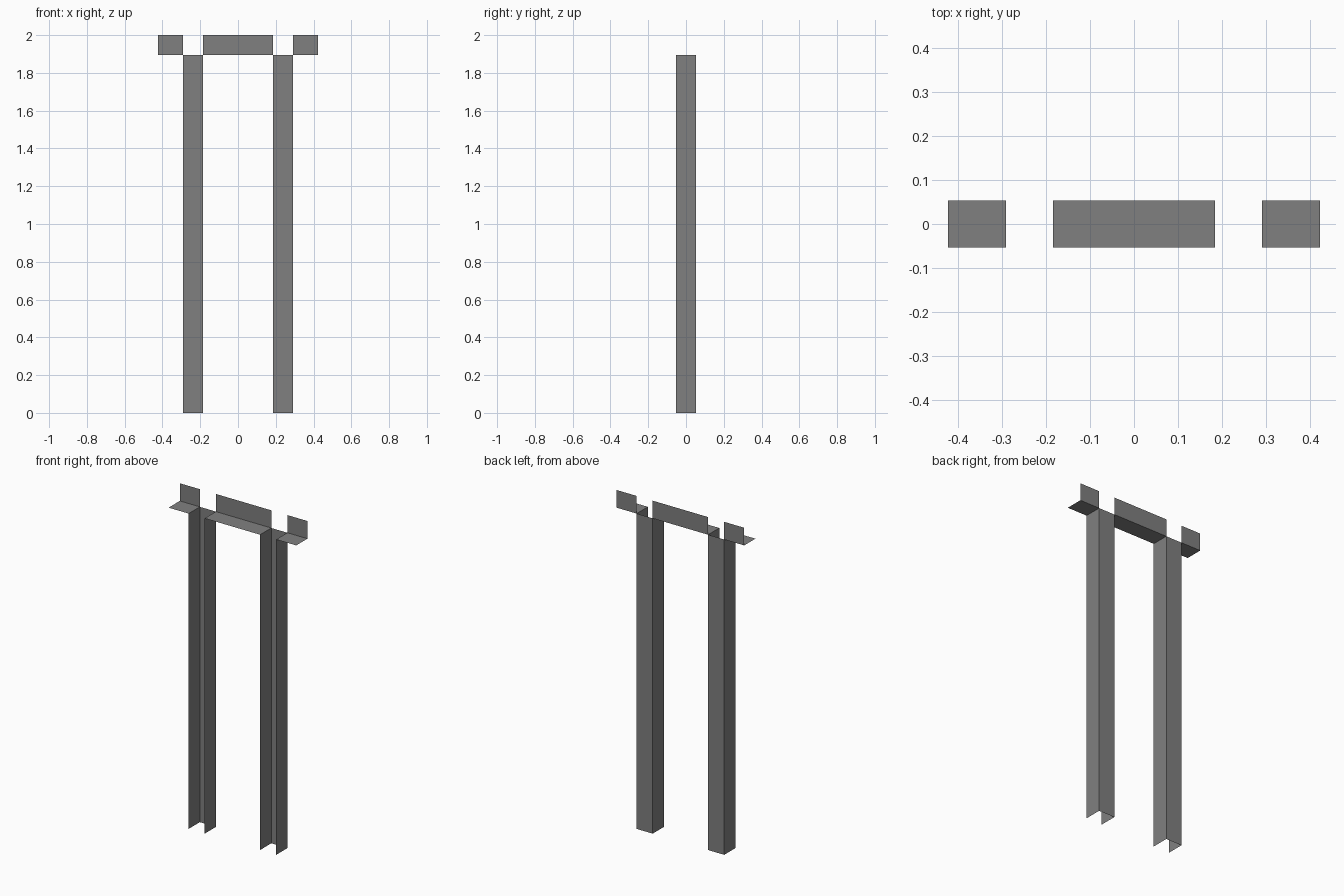
import bpy
import bmesh
from mathutils import Vector

cube = bpy.data.objects.get("Cube")
if cube:
    bpy.data.objects.remove(cube, do_unlink=True)

# Single grey sheet-metal colour
GREY = (0.216, 0.216, 0.216, 1.0)
steel = bpy.data.materials.new("grey_steel")
steel.use_nodes = True
steel.diffuse_color = GREY
steel.node_tree.nodes["Principled BSDF"].inputs["Base Color"].default_value = GREY

HALF_DEPTH = 0.053
POST_INNER, POST_OUTER = 0.184, 0.291
BEAM_END = 0.424
POST_TOP, TOP = 1.894, 2.0


def sheet(name, profile, sweep):
    """Sweep an open profile in a straight line into a folded sheet."""
    bm = bmesh.new()
    sweep = Vector(sweep)
    near = [bm.verts.new(p) for p in profile]
    far = [bm.verts.new(Vector(p) + sweep) for p in profile]
    for i in range(len(profile) - 1):
        bm.faces.new((near[i], near[i + 1], far[i + 1], far[i]))
    mesh = bpy.data.meshes.new(name)
    bm.to_mesh(mesh)
    bm.free()
    mesh.materials.append(steel)
    obj = bpy.data.objects.new(name, mesh)
    bpy.context.collection.objects.link(obj)
    return obj


def post(name, x0, x1):
    """Upright channel, open at the front."""
    h = HALF_DEPTH
    sheet(name, [(x1, -h, 0), (x1, h, 0), (x0, h, 0), (x0, -h, 0)], (0, 0, POST_TOP))


def beam(name, x0, x1):
    """Angle with a flat base and an upright back flange."""
    h = HALF_DEPTH
    sheet(name, [(x0, -h, POST_TOP), (x0, h, POST_TOP), (x0, h, TOP)], (x1 - x0, 0, 0))


# Posts
post("left_post", POST_INNER, POST_OUTER)
post("right_post", -POST_OUTER, -POST_INNER)

# Top beam, interrupted above each post
beam("middle_beam", -POST_INNER, POST_INNER)
beam("left_beam_end", POST_OUTER, BEAM_END)
beam("right_beam_end", -BEAM_END, -POST_OUTER)
